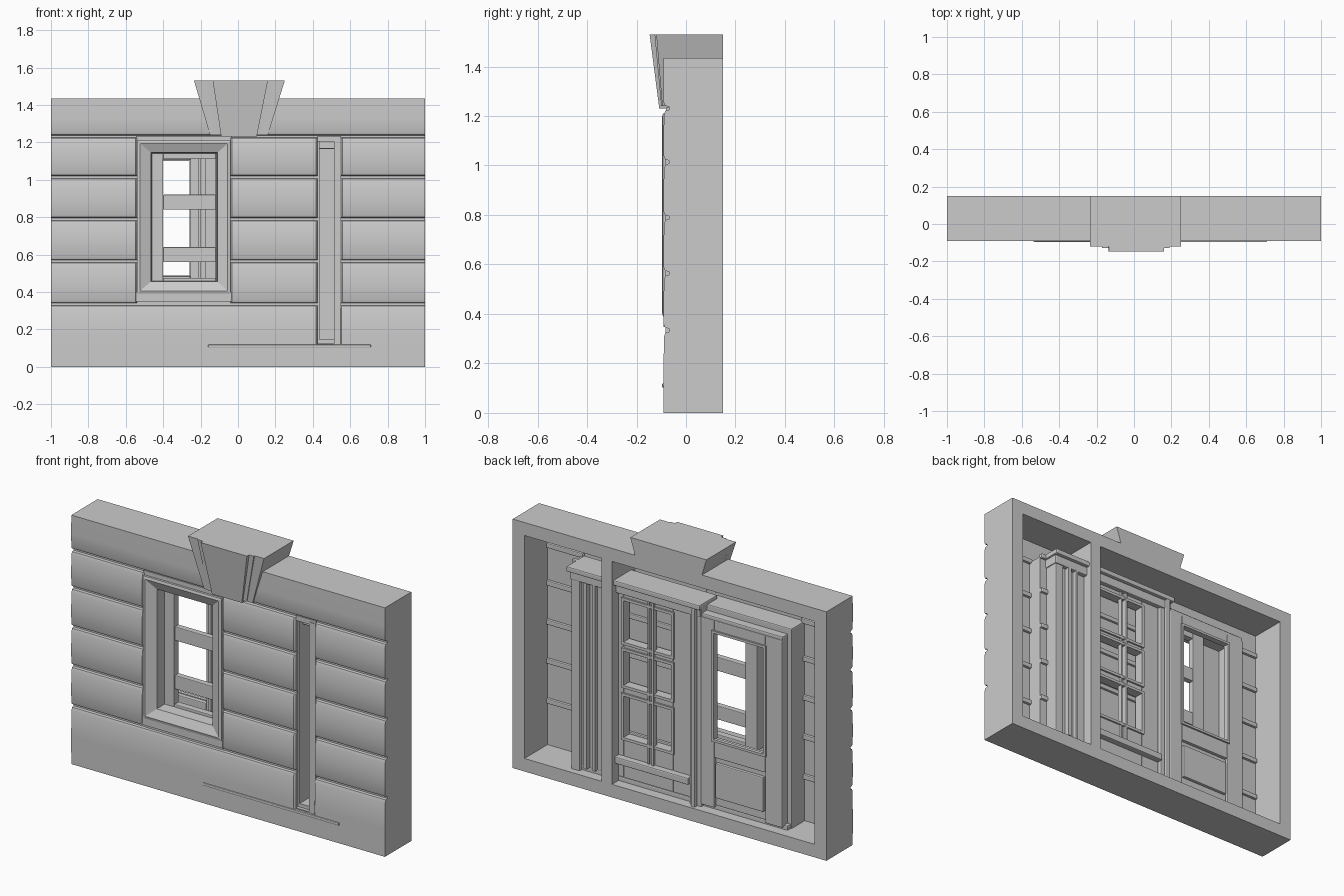
import bpy, bmesh
from mathutils import Vector

if "Cube" in bpy.data.objects:
    bpy.data.objects.remove(bpy.data.objects["Cube"])


def finish(name, bm, smooth=False):
    bmesh.ops.recalc_face_normals(bm, faces=bm.faces)
    me = bpy.data.meshes.new(name)
    bm.to_mesh(me)
    bm.free()
    ob = bpy.data.objects.new(name, me)
    bpy.context.collection.objects.link(ob)
    if smooth:
        bpy.ops.object.select_all(action='DESELECT')
        ob.select_set(True)
        bpy.context.view_layer.objects.active = ob
        bpy.ops.object.shade_smooth_by_angle(angle=0.6)
    return ob


def add_box(bm, x0, x1, y0, y1, z0, z1):
    vs = bmesh.ops.create_cube(bm, size=1)['verts']
    for v in vs:
        v.co = Vector((x1 if v.co.x > 0 else x0, y1 if v.co.y > 0 else y0, z1 if v.co.z > 0 else z0))


def boxes(name, items, bevel=0):
    bm = bmesh.new()
    for it in items:
        add_box(bm, *it)
    ob = finish(name, bm)
    if bevel:
        m = ob.modifiers.new('edge', 'BEVEL')
        m.width, m.segments = bevel, 2
    return ob


def loft(name, rings, smooth=False):
    """Closed solid through matching rings of points."""
    bm = bmesh.new()
    rs = [[bm.verts.new(p) for p in r] for r in rings]
    n = len(rs[0])
    for a, b in zip(rs, rs[1:]):
        for i in range(n):
            bm.faces.new((a[i], a[(i + 1) % n], b[(i + 1) % n], b[i]))
    bm.faces.new(rs[0])
    bm.faces.new(rs[-1][::-1])
    return finish(name, bm, smooth)


def ring_frame(x0, x1, y0, y1, z0, z1, w):
    """Four boxes around a rectangular opening."""
    return [(x0, x0 + w, y0, y1, z0, z1), (x1 - w, x1, y0, y1, z0, z1),
            (x0 + w, x1 - w, y0, y1, z0, z0 + w), (x0 + w, x1 - w, y0, y1, z1 - w, z1)]


# Outer shell, open at the back, with its dividing wall
shell = ring_frame(-1, 1, -0.068, 0.15, 0, 1.435, 0.075)
shell.append((0.367, 0.435, -0.06, 0.15, 0.07, 1.365))
boxes('wall_shell', shell)

# Rounded cladding boards
GROOVE, SKIN = -0.068, -0.06
rows = [0, 0.328, 0.558, 0.783, 1.008, 1.225, 1.435]


def board(name, x0, x1, z0, z1, flat_low=False, flat_high=False):
    low = [(-0.09, z0)] if flat_low else [(GROOVE, z0), (GROOVE, z0 + .012), (-.085, z0 + .017), (-.09, z0 + .03)]
    high = [(-0.09, z1)] if flat_high else [(-.089, z1 - .02), (-.083, z1 - .003), (GROOVE, z1)]
    prof = [(SKIN, z0)] + low + [(-0.091, (z0 + z1) / 2)] + high + [(SKIN, z1)]
    pull = lambda y: max(y, -0.08)
    rings = [[(x0, pull(y), z) for y, z in prof], [(x0 + .008, y, z) for y, z in prof],
             [(x1 - .008, y, z) for y, z in prof], [(x1, pull(y), z) for y, z in prof]]
    if abs(x0) == 1:
        rings.pop(0)
        rings[0] = [(x0, y, z) for y, z in prof]
    if abs(x1) == 1:
        rings.pop()
        rings[-1] = [(x1, y, z) for y, z in prof]
    loft(name, rings, True)


board('top_board', -1, 1, rows[5], rows[6], False, True)
for i in range(1, 5):
    for j, (a, b) in enumerate([(-1, -0.54), (-0.04, 0.425), (0.55, 1)]):
        board(f'board_{i}_{j}', a, b, rows[i], rows[i + 1])
board('base_board_left', -1, 0.425, 0, rows[1], True)
board('base_board_right', 0.545, 1, 0, rows[1], True)
boxes('base_under_slot', [(0.41, 0.56, -0.09, SKIN, 0, 0.12)])
boxes('window_fillers', [(-0.545, -0.035, -0.09, SKIN, 0.348, 0.40), (-.545, -.035, -.07, SKIN, .32, .36),
                         (-0.545, -0.035, -0.08, SKIN, 1.20, 1.235)])

# Groove ridges showing on the inside, at the outer sides
ridges = [(a, b, -0.066, -0.045, z - 0.01, z + 0.018) for z in rows[1:-1]
          for a, b in [(-0.925, -0.70), (0.69, 0.925)]]
boxes('inner_ridges', ridges, 0.005)

# Thick middle of the wall: one block per board, with bulging grooves
core, joints = [], []
for a, b in [(-.04, .368), (.55, .70)]:
    core.append((a, b, -.065, .03, .07, 1.225))
    joints += [(a, b, .02, .043, z - .01, z + .018) for z in rows[1:-1]]
core.append((-.54, -.04, -.065, .03, .07, .35))
boxes('wall_core', core)
boxes('wall_core_joints', joints, 0.005)

# Keystone: sloping side cheeks, raised centre, deep cap
def keystone(name, top, bot, ytop, ybot, yback, z0, z1):
    f = lambda xs, y0, z: [(xs[0], y0, z), (xs[1], y0, z), (xs[1], yback, z), (xs[0], yback, z)]
    loft(name, [f(bot, ybot, z0), f(top, ytop, z1)])


keystone('keystone_cheeks', (-0.235, 0.25), (-0.15, 0.16), -0.12, -0.096, -0.055, 1.24, 1.53)
keystone('keystone_centre', (-0.135, 0.16), (-0.09, 0.10), -0.147, -0.108, -0.055, 1.23, 1.53)
keystone('keystone_cap', (-0.235, 0.25), (-0.19, 0.203), -0.11, -0.10, 0.15, 1.38, 1.53)
for s, xt, xb in [('left', -0.15, -0.105), ('right', 0.17, 0.11)]:
    keystone('keystone_rib_' + s, (xt - .02, xt + .02), (xb - .015, xb + .015), -0.127, -0.1, -0.055, 1.24, 1.53)

# Window surround sloping into the opening
def rect(x0, x1, z0, z1, y):
    return [(x0, y, z0), (x1, y, z0), (x1, y, z1), (x0, y, z1)]


bm = bmesh.new()
loops = [rect(-.54, -.04, .39, 1.21, -.055), rect(-.54, -.04, .39, 1.21, -.093),
         rect(-.525, -.055, .405, 1.195, -.097), rect(-.465, -.11, .455, 1.145, -.075),
         rect(-.46, -.115, .46, 1.14, .0), rect(-.475, -.10, .445, 1.155, .0),
         rect(-.475, -.10, .445, 1.155, -.055)]
rs = [[bm.verts.new(p) for p in r] for r in loops]
for a, b in zip(rs, rs[1:] + rs[:1]):
    for i in range(4):
        bm.faces.new((a[i], a[(i + 1) % 4], b[(i + 1) % 4], b[i]))
finish('window_surround', bm)

# Window sash and its glazing bars
boxes('window_sash', [(-.475, -.40, -.01, .03, .445, 1.155), (-.12, -.10, -.01, .03, .445, 1.155),
                      (-.40, -.12, -.01, .03, 1.11, 1.155), (-.40, -.12, -.01, .03, .445, .475),
                      (-.40, -.12, -.005, .03, .84, .92), (-.40, -.12, -.005, .03, .56, .64)], 0.004)
boxes('window_uprights', [(x, x + .018, .035, .06, .45, 1.15) for x in (-.215, -.165, -.13)])

# Slot lining on the front and thin threshold
boxes('slot_lining', [(.512, .552, -.083, .07, .12, 1.22), (.425, .552, -.08, .07, 1.205, 1.235),
                      (.425, .552, -.08, .07, .10, .125), (.425, .515, -.06, .05, .125, .145)])
boxes('threshold', [(-.16, .71, -.097, -.08, .103, .119)], 0.004)

# Inner door casing
boxes('casing_jambs', [(-.715, -.66, -.065, .06, .06, 1.22), (.60, .655, -.065, .11, .06, 1.22),
                       (-.69, -.655, .05, .11, .09, 1.17),
                       (-.175, -.10, .04, .11, .06, 1.22), (-.15, -.125, .11, .135, .06, 1.22)], 0.006)
boxes('casing_headers', [(-.715, -.10, -.065, .06, 1.165, 1.225), (-.69, -.10, .05, .105, 1.15, 1.19),
                         (-.17, .66, -.03, .115, 1.165, 1.24),
                         (-.18, .67, -.03, .135, 1.215, 1.245), (-.71, .66, -.065, .09, .06, .10)], 0.006)

# Panelled leaf with an opening behind the window
boxes('left_leaf', [(-.675, -.58, .075, .11, .09, 1.17), (-.255, -.17, .075, .11, .09, 1.17),
                    (-.58, -.255, .075, .11, 1.105, 1.17), (-.58, -.255, .075, .11, .38, .485),
                    (-.58, -.255, .075, .095, .10, .38), (-.57, -.265, .09, .112, .15, .35)], 0.005)
boxes('left_leaf_trim', ring_frame(-.59, -.245, .10, .12, .475, 1.115, .014))

# Glazed leaf, three panes high
rails = [(.02, .335, .06, .09, a, b) for a, b in [(.10, .33), (.58, .63), (.84, .88), (1.13, 1.17)]]
boxes('centre_leaf', [(-.10, .02, .06, .09, .10, 1.17), (.335, .37, .06, .09, .10, 1.17)] + rails, 0.005)
boxes('centre_leaf_bars', [(.135, .147, .07, .105, .2, 1.17), (.165, .175, .07, .10, .2, 1.17)])
boxes('centre_leaf_rail', [(-.10, .37, .08, .125, .185, .225)], 0.006)
trims = []
for a, b in [(.33, .58), (.63, .84), (.88, 1.13)]:
    trims += ring_frame(.01, .345, .045, .10, a - .01, b + .01, .016)
boxes('centre_leaf_trim', trims)

# Narrow leaf behind the slot
boxes('slot_leaf', [(.435, .60, .06, .09, .10, 1.17), (.50, .515, .085, .115, .10, 1.17),
                    (.55, .57, .085, .12, .10, 1.17)])
